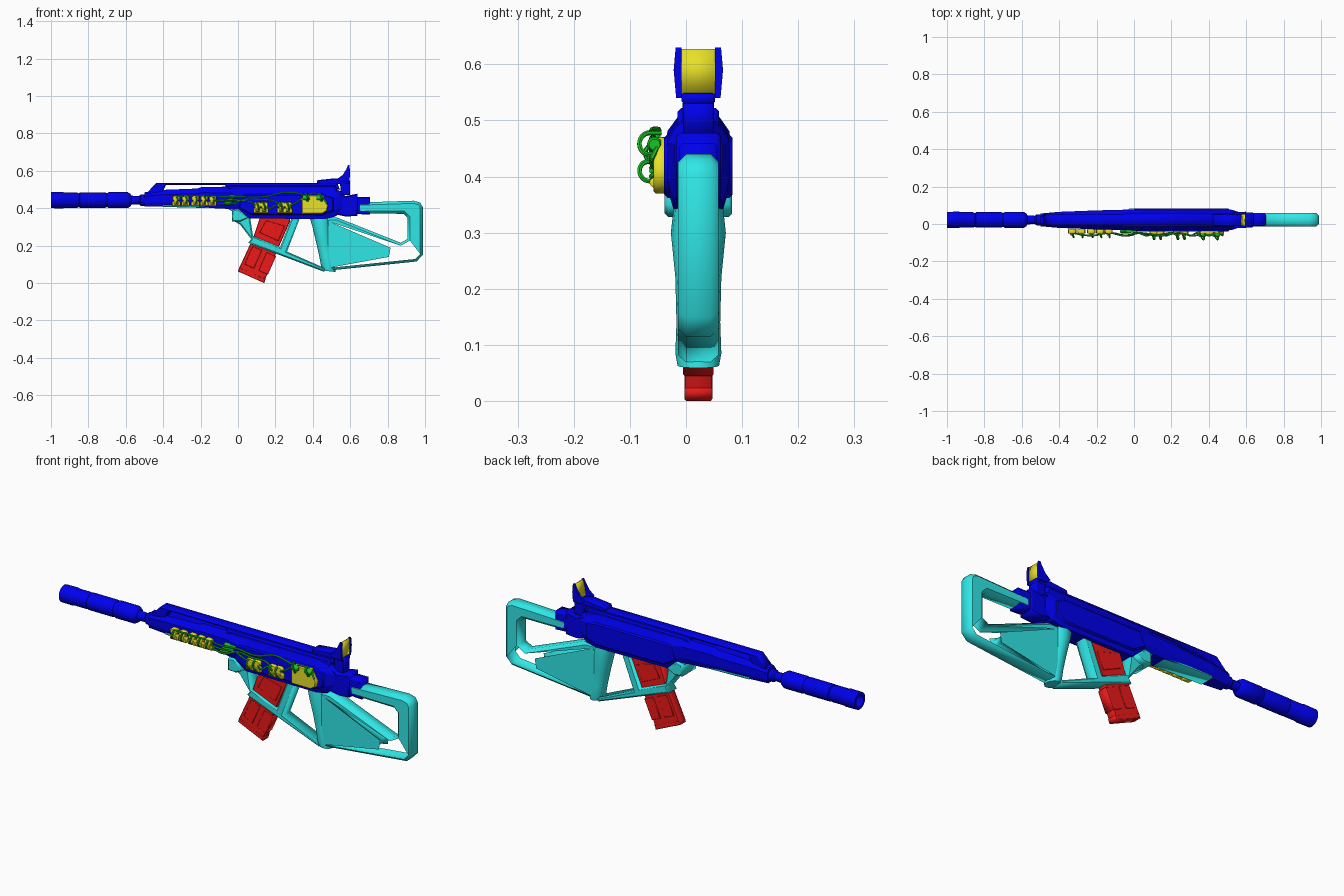
import bpy, bmesh, math
from mathutils import Vector, Matrix

if "Cube" in bpy.data.objects:
    bpy.data.objects.remove(bpy.data.objects["Cube"])

C = 0.022  # y of the centre plane of the main body


def mat(name, rgb):
    m = bpy.data.materials.new(name)
    m.diffuse_color = (*rgb, 1)
    m.use_nodes = True
    m.node_tree.nodes["Principled BSDF"].inputs["Base Color"].default_value = m.diffuse_color
    return m


BLUE = mat("blue", (0.0, 0.0, 0.85))
CYAN = mat("cyan", (0.03, 0.8, 0.8))
RED = mat("red", (0.85, 0.01, 0.01))
YELLOW = mat("yellow", (0.8, 0.75, 0.02))
GREEN = mat("green", (0.01, 0.55, 0.02))


def finish(name, bm, material, smooth=False):
    bmesh.ops.remove_doubles(bm, verts=bm.verts, dist=1e-5)
    bmesh.ops.recalc_face_normals(bm, faces=bm.faces)
    me = bpy.data.meshes.new(name)
    bm.to_mesh(me)
    bm.free()
    me.materials.append(material)
    ob = bpy.data.objects.new(name, me)
    bpy.context.collection.objects.link(ob)
    if smooth:
        bpy.ops.object.select_all(action='DESELECT')
        ob.select_set(True)
        bpy.context.view_layer.objects.active = ob
        bpy.ops.object.shade_smooth_by_angle(angle=math.radians(35))
    return ob


def loft(name, rings, material, smooth=False):
    """Skin closed rings of points and cap both ends."""
    bm = bmesh.new()
    rows = [[bm.verts.new(p) for p in r] for r in rings]
    n = len(rows[0])
    for a, b in zip(rows, rows[1:]):
        for i in range(n):
            j = (i + 1) % n
            bm.faces.new((a[i], a[j], b[j], b[i]))
    bm.faces.new(rows[0])
    bm.faces.new(rows[-1])
    return finish(name, bm, material, smooth)


def lathe_x(name, profile, material, y=C, z=0.443, sides=24):
    ang = [2 * math.pi * i / sides for i in range(sides)]
    return loft(name, [[(x, y + r * math.cos(a), z + r * math.sin(a)) for a in ang]
                       for x, r in profile], material, True)


def from_curve(name, cu, material, matrix, smooth=False):
    tmp = bpy.data.objects.new(name + "_tmp", cu)
    bpy.context.collection.objects.link(tmp)
    dg = bpy.context.evaluated_depsgraph_get()
    me = bpy.data.meshes.new_from_object(tmp.evaluated_get(dg))
    bm = bmesh.new()
    bm.from_mesh(me)
    bm.transform(matrix)
    bpy.data.objects.remove(tmp)
    bpy.data.meshes.remove(me)
    return finish(name, bm, material, smooth)


def plate(name, loops, half, material, y=C, bevel=0.006):
    """Side-view outline (x, z), with optional holes, thickened in y."""
    cu = bpy.data.curves.new(name, 'CURVE')
    cu.dimensions, cu.fill_mode = '2D', 'BOTH'
    cu.extrude, cu.bevel_depth, cu.offset = half - bevel, bevel, -bevel
    cu.bevel_resolution = 0
    for pts in loops:
        s = cu.splines.new('POLY')
        s.points.add(len(pts) - 1)
        for p, (x, z) in zip(s.points, pts):
            p.co = (x, z, 0, 1)
        s.use_cyclic_u = True
    m = Matrix.Translation((0, y, 0)) @ Matrix.Rotation(math.pi / 2, 4, 'X')
    return from_curve(name, cu, material, m)


def wire(name, pts, r=0.0045):
    cu = bpy.data.curves.new(name, 'CURVE')
    cu.dimensions, cu.bevel_depth, cu.bevel_resolution = '3D', r, 1
    cu.resolution_u, cu.use_fill_caps = 6, True
    s = cu.splines.new('BEZIER')
    s.bezier_points.add(len(pts) - 1)
    for b, p in zip(s.bezier_points, pts):
        b.co = p
        b.handle_left_type = b.handle_right_type = 'AUTO'
    return from_curve(name, cu, GREEN, Matrix(), True)


# Muzzle tube with stepped collars and open bore
lathe_x("muzzle_tube", [(-0.93, .03), (-1, .03), (-1, .043), (-.935, .044), (-.93, .041), (-.86, .041),
                        (-.85, .036), (-.845, .042), (-.71, .042), (-.7, .037), (-.69, .043), (-.59, .043),
                        (-.575, .034), (-.57, .024), (-.53, .022), (-.52, .03), (-.48, .03)], BLUE)


# Main body: faceted hull
def hull(x, zb, zt, w):
    h = zt - zb
    half = [(.78 * w, zb), (w, zb + .25 * h), (w, zb + .72 * h), (.55 * w, zt)]
    return [(x, C + a, z) for a, z in half] + [(x, C - a, z) for a, z in reversed(half)]


loft("main_body", [hull(*s) for s in [
    (-.5, .41, .485, .034), (-.4, .408, .498, .043), (-.22, .405, .505, .05), (-.19, .403, .514, .051),
    (-.03, .395, .515, .055), (.06, .345, .515, .057), (.46, .342, .515, .057), (.52, .355, .505, .055),
    (.56, .385, .485, .042)]], BLUE)
plate("body_side_panel", [[(.0, .405), (.07, .365), (.45, .362), (.51, .385), (.51, .455), (.46, .475),
                           (.03, .475)]], .061, BLUE)

# Top rail with a slot underneath
plate("top_rail", [[(-.495, .475), (-.435, .536), (.53, .536), (.545, .5), (-.055, .5), (-.07, .524),
                    (-.385, .524), (-.41, .475)]], .028, BLUE, bevel=.005)
plate("rail_foot", [[(-.07, .5), (-.05, .522), (.52, .522), (.535, .48), (-.09, .48)]], .037, BLUE)

# Rear coupling and sleeve
plate("rear_block", [[(.53, .365), (.53, .478), (.56, .478), (.575, .465), (.64, .478), (.64, .36),
                      (.58, .355)]], .04, BLUE)
plate("rear_sleeve", [[(.62, .37), (.62, .46), (.705, .46), (.705, .365)]], .034, BLUE)

# Sight: base, post, two side wings and a glass slab
plate("sight_base", [[(.42, .53), (.425, .55), (.52, .56), (.6, .548), (.6, .53)]], .03, BLUE, bevel=.004)
plate("sight_post", [[(.55, .47), (.545, .545), (.6, .545), (.6, .47)]], .027, BLUE, bevel=.003)
for side in (-1, 1):
    loft("sight_wing", [[(x, C + side * (o + .004 * (1 - abs(z - .59) / .045) * k), z)
                         for x, z in [(.53, .556), (.56, .578), (.58, .61), (.588, .63), (.597, .63),
                                      (.598, .59), (.597, .54), (.55, .54)]]
                        for o, k in ((.03, 0), (.04, 1))], BLUE)
plate("sight_glass", [[(.572, .547), (.58, .6), (.588, .627), (.595, .627), (.595, .547)]], .031,
      YELLOW, bevel=.001)

# Shoulder stock with its lower triangular opening
plate("shoulder_stock", [
    [(.64, .43), (.94, .44), (.975, .43), (.988, .405), (.988, .15), (.955, .115), (.47, .065), (.47, .35),
     (.53, .35), (.87, .215), (.905, .235), (.905, .35), (.885, .37), (.64, .372)],
    [(.508, .305), (.8, .18), (.795, .152), (.495, .1)]], .036, CYAN, bevel=.014)

# Hand grip
ang = [2 * math.pi * i / 16 for i in range(16)]
loft("hand_grip", [[(xc + rx * math.cos(a), C + ry * math.sin(a), z + .12 * (xc - rx * math.cos(a) - xc) * k)
                    for a in ang] for z, xc, rx, ry, k in
                   [(.355, .437, .055, .043, 0), (.3, .446, .048, .049, 0), (.22, .459, .042, .041, 0),
                    (.14, .473, .038, .039, 0), (.085, .482, .037, .041, 0), (.063, .486, .035, .037, 1)]],
     CYAN, True)

# Underside frame around the magazine, with the thin strut to the grip
plate("lower_frame", [[(.0, .4), (.065, .35), (.08, .252), (.225, .192), (.285, .345), (.33, .345),
                       (.262, .168), (.47, .077), (.46, .06), (.235, .145), (.055, .215), (.07, .235),
                       (.012, .312), (-.02, .33), (-.02, .39)]], .033, CYAN, bevel=.007)
plate("front_underside", [[(-.4, .418), (.0, .418), (.04, .37), (.02, .355), (-.02, .38), (-.06, .398),
                           (-.4, .407)]], .042, CYAN, bevel=.004)
plate("frame_flare", [[(-.033, .33), (-.033, .39), (.0, .398), (.055, .35), (.012, .328)]], .06, CYAN)

# Magazine with raised side strips
plate("magazine", [[(.12, .36), (.28, .36), (.278, .33), (.215, .185), (.145, .02), (.14, .002), (.115, .012),
                    (.11, .025), (.04, .055), (.025, .05), (.0, .062), (.005, .078), (.08, .24)]],
      .024, RED, bevel=.003)
plate("magazine_floor", [[(.0, .062), (.01, .083), (.148, .022), (.14, .0)]], .025, RED, bevel=.003)
for t in (.0, .075):
    plate("magazine_strip", [[(.035 + t, .1 - t * .44), (.085 + t, .078 - t * .44), (.128 + t, .175 - t * .44),
                              (.078 + t, .197 - t * .44)]], .027, RED, bevel=.002)
plate("magazine_upper_strip", [[(.115, .27), (.215, .225), (.25, .305), (.15, .335)]], .027, RED, bevel=.002)


# Side fittings: a faceted foot, waist and cap, plus a looping wire
def fitting(x, z, s, y):
    h, w = .055 * s, .022 * s
    shape = [(-w, 0), (-w, .4), (-.55 * w, .5), (-.9 * w, .62), (-.9 * w, .9), (-.5 * w, 1)]
    outline = [(x + a, z + b * h) for a, b in shape] + [(x - a, z + b * h) for a, b in reversed(shape)]
    plate("side_fitting", [outline], .013, YELLOW, y=y, bevel=.003)
    lathe_x("fitting_knob", [(x - .5 * w, .004), (x - .4 * w, .009), (x + .4 * w, .009), (x + .5 * w, .004)],
            YELLOW, y - .013, z + .25 * h, 10)


for x in (-.33, -.281, -.228, -.181, -.136):
    fitting(x, .412, 1, -.039)
    wire("fitting_loop", [(x, -.045, .425), (x + .004, -.068, .43), (x + .008, -.07, .45), (x, -.045, .46)], .004)
for x in (.105, .14, .232, .267):
    fitting(x, .375, 1.05, -.043)
    wire("fitting_loop", [(x, -.05, .39), (x + .006, -.078, .398), (x, -.08, .42), (x - .006, -.055, .43)], .0045)

# Large side plate
plate("side_plate", [[(.34, .37), (.34, .455), (.36, .47), (.45, .47), (.465, .44), (.482, .415), (.475, .385),
                      (.45, .37)]], .014, YELLOW, y=-.044, bevel=.004)
for x in (.365, .44):
    lathe_x("plate_socket", [(x - .02, .01), (x - .012, .014), (x + .012, .014), (x + .02, .01)],
            GREEN, -.056, .457, 10)
    wire("plate_loop", [(x, -.05, .44), (x + .01, -.078, .445), (x, -.078, .472), (x - .015, -.045, .478)])

# Cable junction and the long cables
for i, z in enumerate((.425, .443, .461)):
    x = -.075 + .012 * i
    lathe_x("cable_junction", [(x, .004), (x + .006, .01), (x + .03, .01), (x + .036, .006), (x + .06, .006),
                               (x + .066, .003)], GREEN, -.04, z, 10)
cables = [
    [(-.33, .462), (-.23, .468), (-.12, .46), (-.06, .461), (.03, .46), (.15, .462), (.24, .483), (.32, .48), (.37, .46)],
    [(-.12, .44), (-.05, .443), (.02, .44), (.07, .432), (.1, .41)],
    [(-.11, .425), (-.03, .425), (.03, .445), (.12, .446), (.2, .435), (.23, .415)],
    [(.14, .41), (.175, .4), (.2, .415), (.235, .41)],
    [(.27, .41), (.3, .425), (.34, .45), (.365, .457)],
    [(.37, .465), (.4, .48), (.44, .465), (.475, .43)],
]
for k, path in enumerate(cables):
    n = len(path)
    wire("cable", [(x, -.048 - .014 * (i % 2), z) for i, (x, z) in enumerate(path)], .0045)
